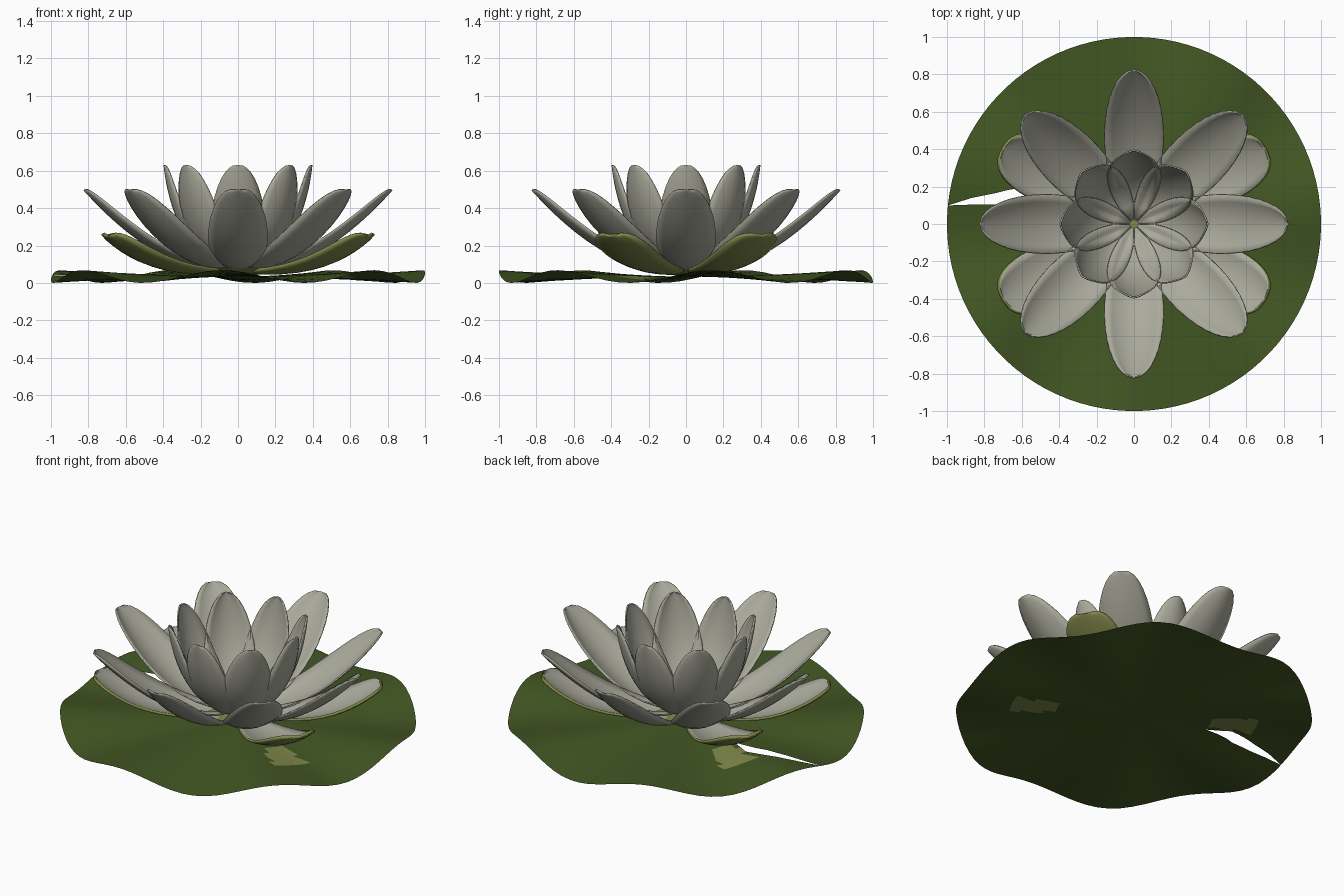
import bpy, bmesh, math
from mathutils import Vector
from mathutils.geometry import interpolate_bezier

if "Cube" in bpy.data.objects:
    bpy.data.objects.remove(bpy.data.objects["Cube"])


def material(name, rgb):
    m = bpy.data.materials.new(name)
    m.diffuse_color = (*rgb, 1)
    m.use_nodes = True
    m.node_tree.nodes["Principled BSDF"].inputs["Base Color"].default_value = m.diffuse_color
    return m


PETAL = material("pale_petal", (0.40, 0.40, 0.33))
OLIVE = material("olive_sepal", (0.22, 0.25, 0.07))
PAD = material("pad_green", (0.056, 0.096, 0.017))


def finish(bm, name, mats):
    bmesh.ops.remove_doubles(bm, verts=bm.verts, dist=0.0005)
    me = bpy.data.meshes.new(name)
    bm.to_mesh(me)
    bm.free()
    ob = bpy.data.objects.new(name, me)
    bpy.context.collection.objects.link(ob)
    for m in mats:
        me.materials.append(m)
    bpy.context.view_layer.objects.active = ob
    ob.select_set(True)
    bpy.ops.object.shade_smooth_by_angle(angle=math.radians(50))
    ob.select_set(False)
    return ob


def grid_faces(bm, rows):
    faces = []
    for a, b in zip(rows, rows[1:]):
        for j in range(len(a) - 1):
            faces.append(bm.faces.new((a[j], b[j], b[j + 1], a[j + 1])))
    return faces


def petal_ring(name, angles, path, width, cup, root, blunt, mats, thick):
    """Ring of cupped petals along a bezier side profile (radius, height)."""
    bm = bmesh.new()
    pts = interpolate_bezier(*[Vector((r, 0, z)) for r, z in path], 201)
    n, m = 14, 8
    peak = root / (root + blunt)
    norm = peak ** root * (1 - peak) ** blunt
    for deg in angles:
        c, s = math.cos(math.radians(deg)), math.sin(math.radians(deg))
        rows = []
        for i in range(n + 1):
            t = math.sin(math.pi / 2 * i / n)
            k = min(199, int(t * 200))
            p = pts[k].lerp(pts[k + 1], t * 200 - k)
            d = (pts[k + 1] - pts[k]).normalized()
            up = Vector((-d.z, 0, d.x))
            w = width * t ** root * max(0, 1 - t) ** blunt / norm
            if i == 0:
                w = 0.015
            row = []
            for j in range(m + 1):
                v = 2 * j / m - 1
                q = p + up * (cup * w * v * v)
                y = w * v
                row.append(bm.verts.new((q.x * c - y * s, q.x * s + y * c, q.z)))
            rows.append(row)
        grid_faces(bm, rows)
    ob = finish(bm, name, mats)
    sol = ob.modifiers.new("thickness", 'SOLIDIFY')
    sol.thickness = thick
    sol.offset = -1
    if len(mats) > 1:       # olive underside and rim
        sol.material_offset = 1
        sol.material_offset_rim = 1
    return ob


# Flower: upright inner petals, spreading outer petals, four green-backed sepals
eight = range(0, 360, 45)
petal_ring("inner_petals", eight, [(.02, .08), (.24, .10), (.36, .35), (.39, .63)],
           0.14, 0.35, 0.6, 0.5, [PETAL], 0.008)
petal_ring("outer_petals", eight, [(.05, .075), (.30, .06), (.55, .20), (.82, .50)],
           0.156, 0.33, 0.6, 0.42, [PETAL], 0.008)
petal_ring("sepals", (30, 150, 210, 330), [(.04, .065), (.40, .04), (.60, .10), (.805, .26)],
           0.155, 0.25, 0.6, 0.3, [PETAL, OLIVE], 0.016)

# Flower base
bm = bmesh.new()
bmesh.ops.create_cone(bm, cap_ends=True, segments=24, radius1=0.10, radius2=0.20, depth=0.04)
bmesh.ops.translate(bm, verts=bm.verts, vec=(0, 0, 0.062))
finish(bm, "flower_base", [OLIVE])


# Lily pad: wavy disc with a narrow wedge-shaped slit that closes at the rim
def slit(r, side):
    table = [(0.0, 163, 163), (0.44, 163, 163), (0.585, 160, 167.8),
             (0.64, 162.5, 170.2), (0.76, 167.5, 172.2), (1.0, 174.3, 174.3)]
    for a, b in zip(table, table[1:]):
        if r <= b[0]:
            f = (r - a[0]) / (b[0] - a[0])
            return a[side] + (b[side] - a[side]) * f
    return table[-1][side]


bm = bmesh.new()
rows = []
for r in (0, 0.15, 0.3, 0.44, 0.515, 0.585, 0.64, 0.7, 0.76, 0.88, 1.0):
    start, end = slit(r, 2), slit(r, 1) + 360
    row = []
    for j in range(97):
        a = math.radians(start + (end - start) * j / 96)
        z = 0.034 + 0.034 * r * r * math.sin(7 * a + 0.6)
        row.append(bm.verts.new((r * math.cos(a), r * math.sin(a), z)))
    rows.append(row)
for f in grid_faces(bm, rows):
    # two olive patches below opposite sepals
    p = f.calc_center_median()
    a = math.degrees(math.atan2(p.y, p.x)) % 180
    if 0.44 < p.xy.length < 0.69 and abs(a - 151) < 8:
        f.material_index = 1
finish(bm, "lily_pad", [PAD, OLIVE])
